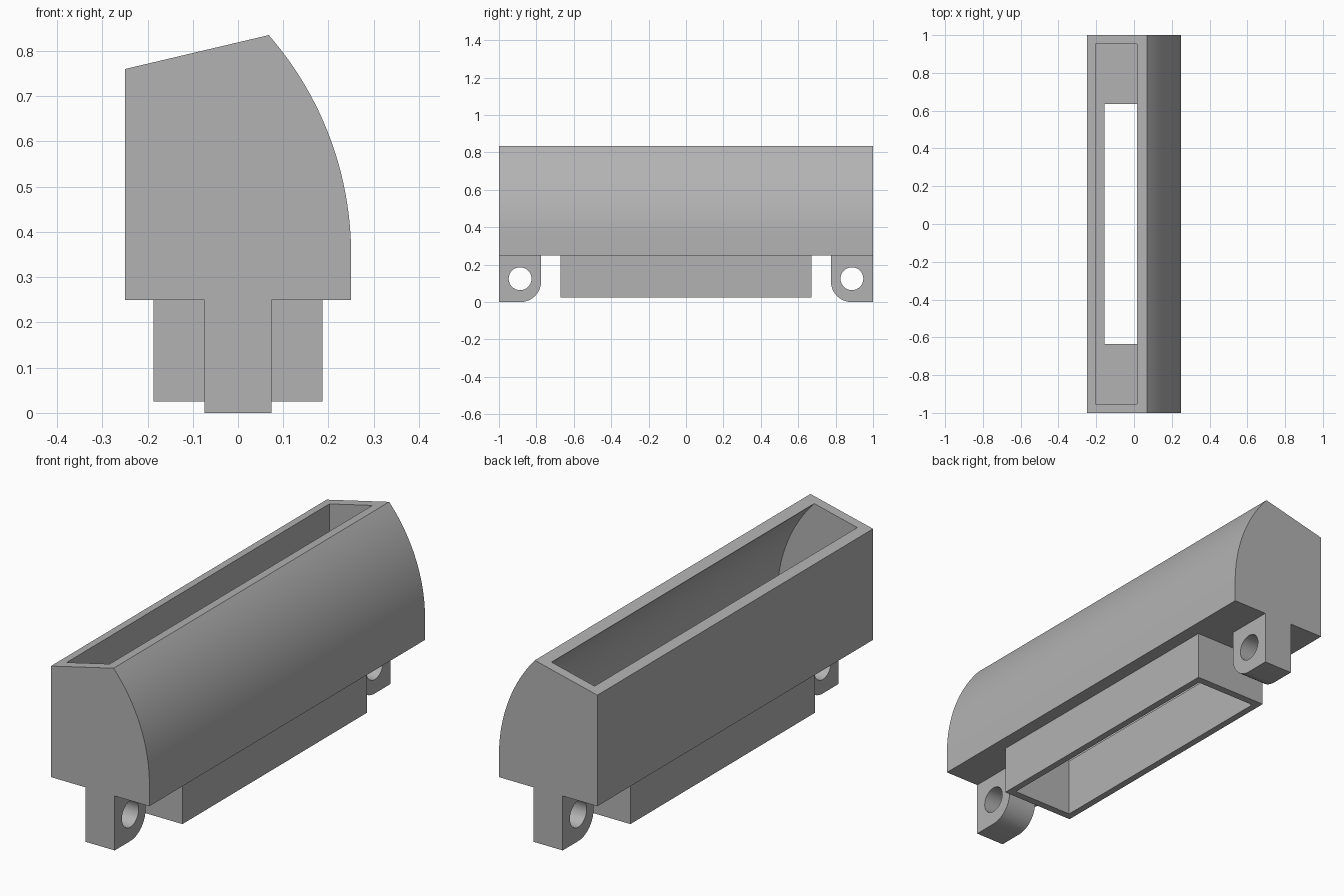
import bpy, bmesh, math
from mathutils import Vector

if "Cube" in bpy.data.objects:
    bpy.data.objects.remove(bpy.data.objects["Cube"])

GREY = (0.45, 0.45, 0.45)
mat = bpy.data.materials.new("plain grey")
mat.use_nodes = True
mat.diffuse_color = (*GREY, 1)
mat.node_tree.nodes["Principled BSDF"].inputs["Base Color"].default_value = (*GREY, 1)


def prism(name, profile, axis, lo, hi):
    """Extrude a profile along y (profile is x, z) or along x (profile is y, z)."""
    place = (lambda a, b, t: (a, t, b)) if axis == "y" else (lambda a, b, t: (t, a, b))
    bm = bmesh.new()
    face = bm.faces.new([bm.verts.new(place(a, b, lo)) for a, b in profile])
    moved = bmesh.ops.extrude_face_region(bm, geom=[face])["geom"]
    verts = [v for v in moved if isinstance(v, bmesh.types.BMVert)]
    bmesh.ops.translate(bm, verts=verts, vec=Vector(place(0, 0, hi - lo)))
    bmesh.ops.recalc_face_normals(bm, faces=bm.faces)
    mesh = bpy.data.meshes.new(name)
    bm.to_mesh(mesh)
    bm.free()
    obj = bpy.data.objects.new(name, mesh)
    bpy.context.collection.objects.link(obj)
    mesh.materials.append(mat)
    return obj


def box(name, x, y, z0, z1):
    return prism(name, [(-x, z0), (x, z0), (x, z1), (-x, z1)], "y", -y, y)


def arc(cx, cz, r, start, end, n):
    return [(cx + r * math.cos(start + (end - start) * i / n),
             cz + r * math.sin(start + (end - start) * i / n)) for i in range(n + 1)]


def cut(obj, cutter):
    bpy.context.view_layer.objects.active = obj
    mod = obj.modifiers.new("cut", "BOOLEAN")
    mod.operation, mod.solver, mod.object = "DIFFERENCE", "EXACT", cutter
    bpy.ops.object.modifier_apply(modifier=mod.name)
    bpy.data.objects.remove(cutter)


def smooth(obj):
    bpy.ops.object.select_all(action="DESELECT")
    obj.select_set(True)
    bpy.context.view_layer.objects.active = obj
    bpy.ops.object.shade_smooth_by_angle(angle=math.radians(25))


# Hopper shell: straight back wall, curved front wall, sloping open top
WALL, BASE, SIDE = 0.047, 0.25, 0.25
R, ARC_Z = 0.737, 0.35
CX = SIDE - R
peak = math.asin((0.835 - ARC_Z) / R)
hopper = prism("hopper", [(-SIDE, BASE), (SIDE, BASE)]
               + arc(CX, ARC_Z, R, 0, peak, 32) + [(-SIDE, 0.76)], "y", -1, 1)

# Hopper cavity follows the walls and runs out through the top
inner = SIDE - WALL
cavity = prism("cavity_cutter", [(-inner, BASE + WALL), (inner, BASE + WALL)]
               + arc(CX, ARC_Z, R - WALL, 0, peak + 0.1, 32) + [(-inner, 0.95)],
               "y", WALL - 1, 1 - WALL)
cut(hopper, cavity)
cut(hopper, box("slot_cutter", 0.155, 0.635, 0.1, 0.32))
smooth(hopper)

# Rectangular outlet below the hopper
outlet = box("outlet", 0.187, 0.67, 0.025, BASE)
cut(outlet, box("outlet_cutter", 0.155, 0.635, -0.1, 0.4))

# Mounting lugs with a rounded inner corner and a cross hole
for name, s in (("front_lug", -1), ("back_lug", 1)):
    corner = arc(0.885, 0.11, 0.11, math.pi, 1.5 * math.pi, 12)
    outline = [(1, BASE), (0.775, BASE)] + corner + [(1, 0)]
    lug = prism(name, [(s * y, z) for y, z in outline], "x", -0.074, 0.074)
    hole = arc(s * 0.887, 0.125, 0.061, 0, 2 * math.pi, 32)[:-1]
    cut(lug, prism("hole_cutter", hole, "x", -0.2, 0.2))
    smooth(lug)
